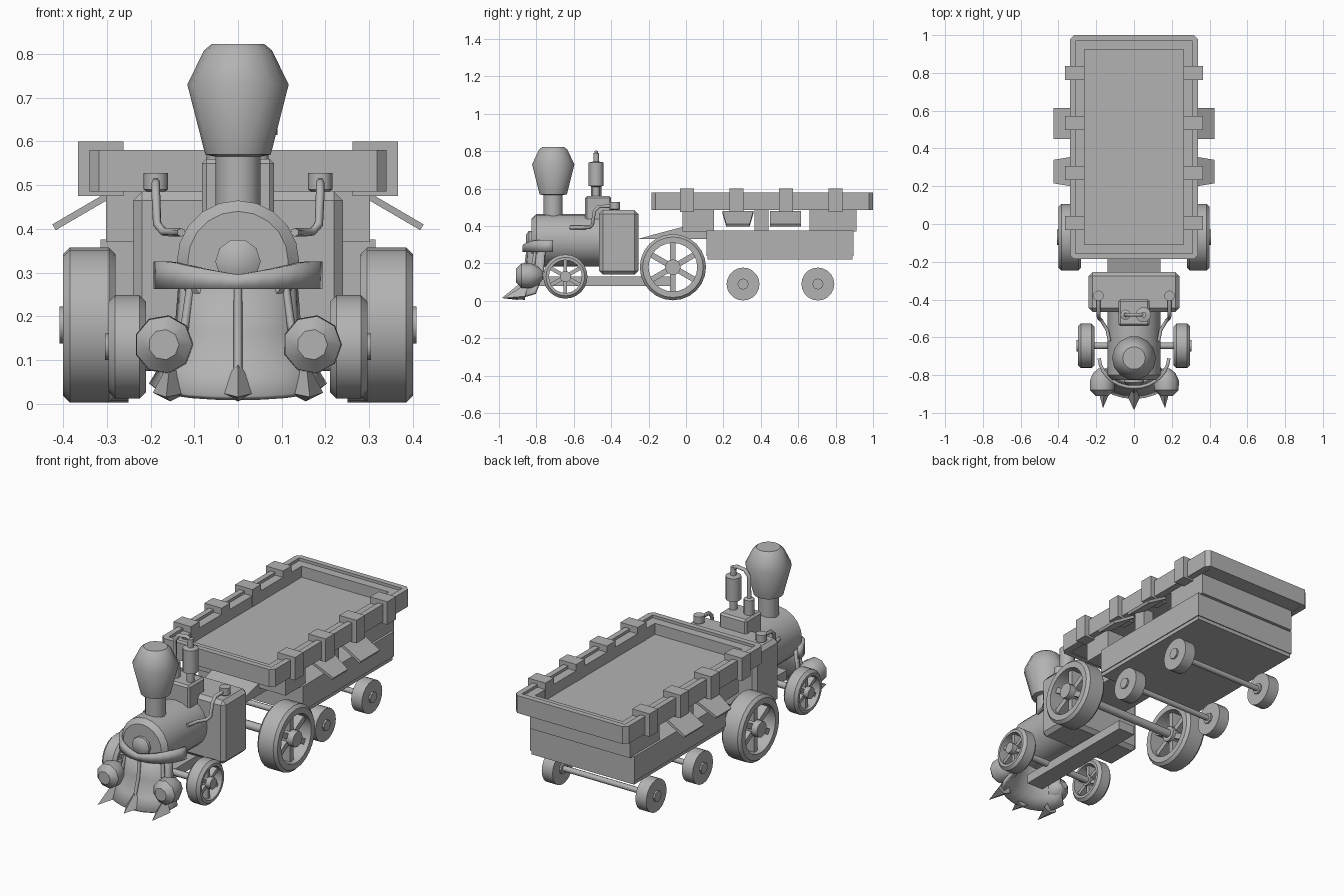
import bpy, bmesh, math
from mathutils import Vector, Matrix

if "Cube" in bpy.data.objects:
    bpy.data.objects.remove(bpy.data.objects["Cube"])

GREY = bpy.data.materials.new("plain grey")
GREY.diffuse_color = (0.45, 0.45, 0.45, 1)
GREY.use_nodes = True
GREY.node_tree.nodes["Principled BSDF"].inputs["Base Color"].default_value = GREY.diffuse_color
ROT = {"z": Matrix(), "y": Matrix.Rotation(-math.pi / 2, 4, "X"), "x": Matrix.Rotation(math.pi / 2, 4, "Y")}


def finish(name, bm, bevel=0.0, angle=40):
    bmesh.ops.recalc_face_normals(bm, faces=bm.faces)
    me = bpy.data.meshes.new(name)
    bm.to_mesh(me)
    bm.free()
    ob = bpy.data.objects.new(name, me)
    bpy.context.collection.objects.link(ob)
    me.materials.append(GREY)
    if bevel:
        m = ob.modifiers.new("bevel", "BEVEL")
        m.width, m.segments, m.limit_method = bevel, 1, "ANGLE"
    bpy.ops.object.select_all(action="DESELECT")
    ob.select_set(True)
    bpy.context.view_layer.objects.active = ob
    if angle:
        bpy.ops.object.shade_smooth_by_angle(angle=math.radians(angle))
    return ob


def box(name, x, y, z, bevel=0.0):
    """Box from (min, max) ranges."""
    bm = bmesh.new()
    bmesh.ops.create_cube(bm, size=1)
    for v in bm.verts:
        v.co = [r[0] if c < 0 else r[1] for c, r in zip(v.co, (x, y, z))]
    return finish(name, bm, bevel, 0)


def lathe(name, prof, loc, axis="z", n=16, closed=False):
    """Spin (radius, height) points around an axis; ends are capped."""
    bm = bmesh.new()
    rings = [[bm.verts.new((r * math.cos(2 * math.pi * i / n), r * math.sin(2 * math.pi * i / n), h))
              for i in range(n)] for r, h in prof]
    pairs = list(zip(rings, rings[1:])) + ([(rings[-1], rings[0])] if closed else [])
    for a, b in pairs:
        for i in range(n):
            j = (i + 1) % n
            bm.faces.new((a[i], a[j], b[j], b[i]))
    if not closed:
        bm.faces.new(rings[0])
        bm.faces.new(rings[-1])
    bm.transform(Matrix.Translation(loc) @ ROT[axis])
    return finish(name, bm)


def rod(name, r, h0, h1, loc, axis="z", n=12):
    return lathe(name, [(r, h0), (r, h1)], loc, axis, n)


def prism(name, pts, x0, x1):
    """Extrude a (y, z) outline along x."""
    bm = bmesh.new()
    f = bm.faces.new([bm.verts.new((x0, y, z)) for y, z in pts])
    ext = bmesh.ops.extrude_face_region(bm, geom=[f])["geom"]
    bmesh.ops.translate(bm, vec=(x1 - x0, 0, 0), verts=[v for v in ext if isinstance(v, bmesh.types.BMVert)])
    return finish(name, bm, 0, 0)


def tube(name, pts, r):
    cu = bpy.data.curves.new(name, "CURVE")
    cu.dimensions, cu.bevel_depth, cu.bevel_resolution, cu.use_fill_caps = "3D", r, 1, True
    sp = cu.splines.new("POLY")
    sp.points.add(len(pts) - 1)
    for p, q in zip(sp.points, pts):
        p.co = (*q, 1)
    cu.materials.append(GREY)
    ob = bpy.data.objects.new(name, cu)
    bpy.context.collection.objects.link(ob)


def sheet(name, rows, thick):
    """Solid curved sheet through rows of points."""
    bm = bmesh.new()
    vs = [[bm.verts.new(p) for p in row] for row in rows]
    for a, b in zip(vs, vs[1:]):
        for i in range(len(a) - 1):
            bm.faces.new((a[i], a[i + 1], b[i + 1], b[i]))
    ob = finish(name, bm)
    m = ob.modifiers.new("thickness", "SOLIDIFY")
    m.thickness, m.offset = thick, 0


def spoked_wheel(name, s, y, z, r, x0, x1, hub, rim, n_spokes):
    b = 0.015
    lathe(name + "_rim", [(rim, x0), (r - b, x0), (r, x0 + b), (r, x1 - b), (r - b, x1), (rim, x1)]
          if s > 0 else [(rim, -x1), (r - b, -x1), (r, b - x1), (r, -x0 - b), (r - b, -x0), (rim, -x0)],
          (0, y, z), "x", 24, True)
    h = sorted((s * (x0 + 0.01), s * (x1 + 0.008)))
    rod(name + "_hub", hub, h[0], h[1], (0, y, z), "x", 12)
    mid = s * (x0 + x1) / 2
    bm = bmesh.new()
    for i in range(n_spokes):
        a = 2 * math.pi * i / n_spokes + math.pi / 2
        m = (Matrix.Translation((mid, y, z)) @ Matrix.Rotation(a, 4, "X")
             @ Matrix.Translation((0, (rim + hub) / 2, 0))
             @ Matrix.Diagonal(((x1 - x0) * 0.55, rim - hub + 0.02, r * 0.17, 1)))
        bmesh.ops.create_cube(bm, size=1, matrix=m)
    finish(name + "_spokes", bm, 0, 0)


# engine boiler, chassis and cab
lathe("boiler", [(0.115, -0.825), (0.14, -0.80), (0.14, -0.44)], (0, 0, 0.325), "y", 20)
lathe("boiler_door_knob", [(0.03, -0.855), (0.052, -0.84), (0.052, -0.81)], (0, 0, 0.325), "y", 10)
box("chassis_beam", (-0.05, 0.05), (-0.80, -0.06), (0.08, 0.13))
box("cab", (-0.24, 0.24), (-0.465, -0.255), (0.14, 0.485), 0.02)
prism("coupling_hood", [(-0.26, 0.33), (-0.17, 0.355), (-0.02, 0.395), (0.12, 0.395), (0.12, 0.33)], -0.14, 0.14)

# chimney
lathe("chimney", [(0.052, 0.42), (0.052, 0.565), (0.075, 0.57), (0.116, 0.73), (0.078, 0.808), (0.06, 0.823)],
      (0, -0.71, 0), "z", 14)

# steam box, whistle and valve
box("steam_box", (-0.082, 0.082), (-0.54, -0.40), (0.42, 0.56), 0.01)
lathe("whistle", [(0.02, 0.55), (0.02, 0.61), (0.04, 0.615), (0.04, 0.74), (0.015, 0.745), (0.015, 0.79)],
      (0.05, -0.48, 0), "z", 12)
lathe("valve", [(0.027, 0.55), (0.027, 0.64), (0.012, 0.645), (0.012, 0.68)], (-0.045, -0.48, 0), "z", 12)
tube("whistle_pipe", [(-0.045, -0.48, 0.66), (-0.045, -0.48, 0.76), (-0.02, -0.48, 0.79), (0.03, -0.48, 0.795),
                      (0.05, -0.48, 0.775)], 0.011)

# cowcatcher: curved apron flaring toward the ground
ARC = [i / 10 * 2 - 1 for i in range(11)]
sheet("cowcatcher", [[(w * math.sin(t * 1.45), yb - d * math.cos(t * 1.45), z + 0.03 * t * t * (z < 0.1))
                      for t in ARC]
                     for w, yb, d, z in ((0.13, -0.74, 0.10, 0.28), (0.14, -0.75, 0.10, 0.16),
                                         (0.165, -0.77, 0.11, 0.07), (0.20, -0.79, 0.13, 0.012))], 0.015)
# bumper band, dipped in the middle
BAND = [i / 14 * 2 - 1 for i in range(15)]
sheet("bumper_band", [[(0.185 * math.sin(t * 1.5), -0.70 - 0.165 * math.cos(t * 1.5),
                        0.262 if low else 0.325 - 0.03 * max(0, 1 - abs(t) * 1.6)) for t in BAND]
                      for low in (True, False)], 0.018)
for x, yb in ((-0.155, -0.86), (0, -0.90), (0.155, -0.86)):
    # spike and rib above it
    bm = bmesh.new()
    tip = 0.985 if x == 0 else 0.975
    p = [bm.verts.new(c) for c in ((x * 1.06, -tip, 0.015), (x - 0.04, yb, 0.025), (x + 0.04, yb, 0.025),
                                   (x, yb + 0.02, 0.10), (x, yb, 0.005))]
    for f in ((0, 1, 3), (0, 3, 2), (0, 2, 4), (0, 4, 1), (1, 4, 2, 3)):
        bm.faces.new([p[i] for i in f])
    finish("spike", bm, 0, 0)
    tube("cowcatcher_rib", [(x * 0.7, yb + 0.055, 0.27), (x * 0.8, yb + 0.04, 0.16), (x, yb + 0.01, 0.07)], 0.01)

for s, side in ((-1, "left"), (1, "right")):
    # round buffers
    lathe(side + "_buffer", [(0.035, -0.91), (0.066, -0.88), (0.068, -0.83), (0.05, -0.79), (0.02, -0.765)],
          (s * 0.17, 0, 0.135), "y", 9)
    # oil cup and pipe
    lathe(side + "_oil_cup", [(0.02, 0.46), (0.02, 0.485), (0.028, 0.49), (0.028, 0.528)],
          (s * 0.188, -0.38, 0), "z", 12)
    tube(side + "_oil_pipe", [(s * 0.188, -0.38, 0.507), (s * 0.188, -0.465, 0.505), (s * 0.188, -0.49, 0.48),
                              (s * 0.185, -0.50, 0.41), (s * 0.17, -0.515, 0.393), (s * 0.142, -0.56, 0.392),
                              (s * 0.13, -0.62, 0.392)], 0.01)
    # engine and drive wheels
    spoked_wheel(side + "_engine_wheel", s, -0.645, 0.13, 0.118, 0.21, 0.296, 0.03, 0.088, 6)
    spoked_wheel(side + "_drive_wheel", s, -0.07, 0.18, 0.177, 0.28, 0.40, 0.042, 0.13, 6)
    # wagon wheels
    for y in (0.305, 0.705):
        a, b = sorted((s * 0.25, s * 0.315))
        rod(side + "_wagon_wheel", 0.088, a, b, (0, y, 0.09), "x", 20)
        a, b = sorted((s * 0.24, s * 0.325))
        rod(side + "_wagon_hub", 0.03, a, b, (0, y, 0.09), "x", 8)
    # window post and propped open shutters
    a, b = sorted((s * 0.24, s * 0.30))
    box(side + "_window_post", (a, b), (0.365, 0.44), (0.37, 0.49))
    for y0, y1, t in ((0.195, 0.36, 0.02), (0.45, 0.615, 0.0)):
        bm = bmesh.new()
        top = [(s * 0.305, y0, 0.48), (s * 0.305, y1, 0.48), (s * 0.425, y1 - t, 0.41), (s * 0.425, y0 + t, 0.41)]
        u = [bm.verts.new(p) for p in top]
        d = [bm.verts.new((p[0] - s * 0.008, p[1], p[2] - 0.013)) for p in top]
        bm.faces.new(u)
        bm.faces.new(d)
        for i in range(4):
            j = (i + 1) % 4
            bm.faces.new((u[i], u[j], d[j], d[i]))
        finish(side + "_shutter", bm, 0, 0)
    # clamps over the tray edge
    for y in (0.005, 0.27, 0.535, 0.80):
        a, b = sorted((s * 0.262, s * 0.366))
        box(side + "_tray_clamp", (a, b), (y - 0.037, y + 0.037), (0.475, 0.60))

# axles
for y, z, w, r in ((-0.645, 0.13, 0.28, 0.018), (-0.07, 0.18, 0.38, 0.022), (0.305, 0.09, 0.3, 0.015), (0.705, 0.09, 0.3, 0.015)):
    rod("axle", r, -w, w, (0, y, z), "x", 10)

# wagon body
box("wagon_base", (-0.315, 0.315), (0.11, 0.895), (0.24, 0.375))
box("wagon_skirt", (-0.31, 0.31), (0.115, 0.89), (0.22, 0.24))
box("wagon_front_block", (-0.302, 0.302), (-0.02, 0.15), (0.37, 0.49))
box("wagon_rear_block", (-0.302, 0.302), (0.66, 0.912), (0.37, 0.49))


def frame(name, x, y0, y1, w, z0, z1, c):
    """Rectangular ring with chamfered outer corners."""
    bm = bmesh.new()
    out = [(x - c, y0), (x, y0 + c), (x, y1 - c), (x - c, y1), (c - x, y1), (-x, y1 - c), (-x, y0 + c), (c - x, y0)]
    inn = [(math.copysign(x - w, px), (y0 + w if py < (y0 + y1) / 2 else y1 - w)) for px, py in out]
    k = [0, 0, 2, 2, 4, 4, 6, 6]
    iv = {(i, z): bm.verts.new((*inn[i], z)) for i in (0, 2, 4, 6) for z in (z0, z1)}
    ov = {(i, z): bm.verts.new((*out[i], z)) for i in range(8) for z in (z0, z1)}
    for i in range(8):
        j = (i + 1) % 8
        bm.faces.new((ov[i, z0], ov[j, z0], ov[j, z1], ov[i, z1]))
        for z in (z0, z1):
            f = [ov[i, z], ov[j, z], iv[k[j], z]]
            bm.faces.new(f if k[i] == k[j] else f + [iv[k[i], z]])
        if k[i] != k[j]:
            bm.faces.new((iv[k[i], z0], iv[k[j], z0], iv[k[j], z1], iv[k[i], z1]))
    finish(name, bm, 0, 0)


# open tray: floor, wall and outer rim
box("tray_floor", (-0.30, 0.30), (-0.15, 0.97), (0.485, 0.505))
frame("tray_wall", 0.315, -0.16, 0.975, 0.052, 0.487, 0.565, 0.01)
frame("tray_rim", 0.34, -0.185, 1.0, 0.03, 0.485, 0.58, 0.022)
